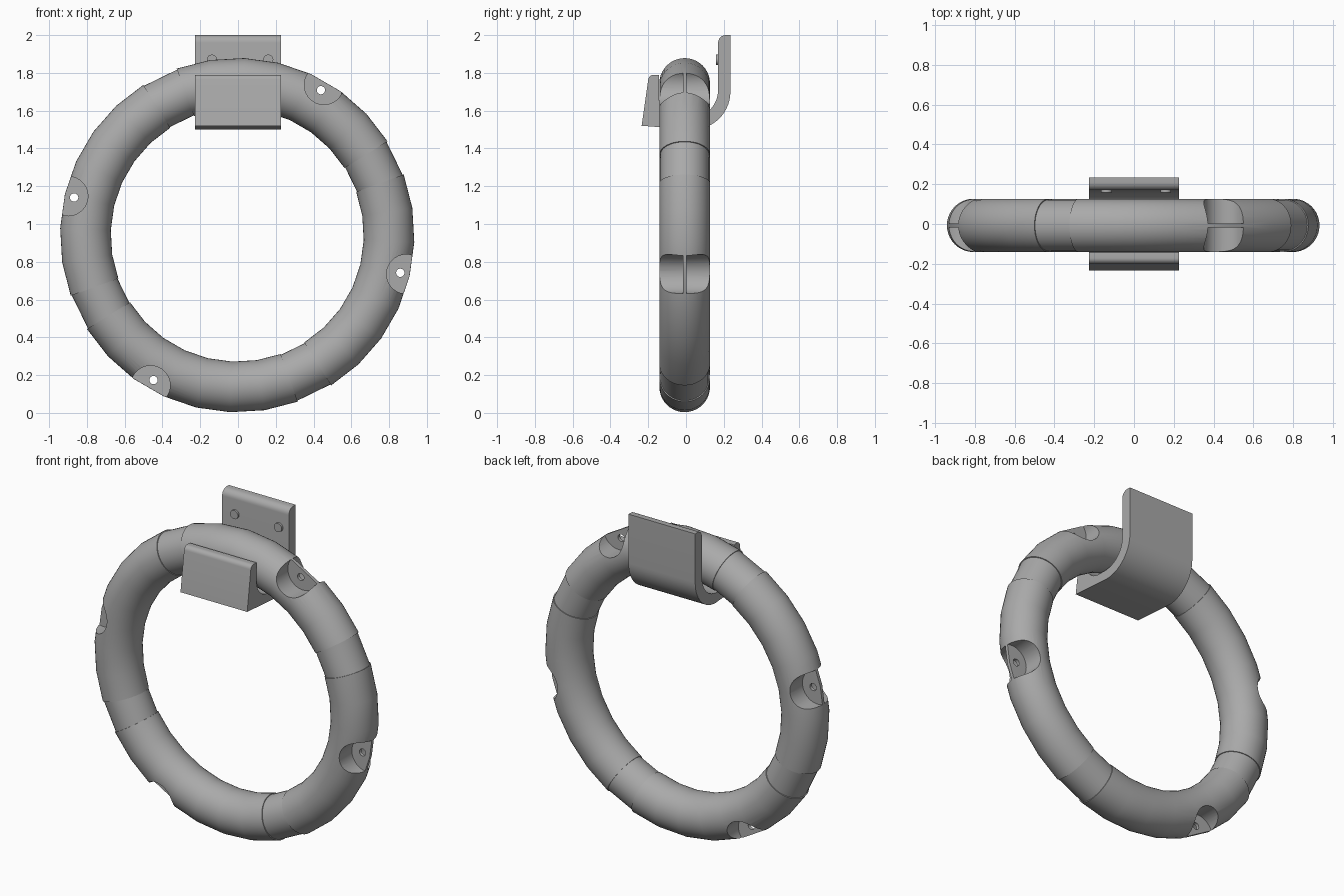
import bpy
import bmesh
from math import sin, cos, pi, radians
from mathutils import Matrix, Vector

cube = bpy.data.objects.get("Cube")
if cube:
    bpy.data.objects.remove(cube)

CENTRE = Vector((-0.004, -0.007, 0.941))
MAJOR = 0.804
TUBE = 0.134

grey = bpy.data.materials.new("plain grey")
grey.use_nodes = True
grey.diffuse_color = (0.4, 0.4, 0.4, 1)
grey.node_tree.nodes["Principled BSDF"].inputs["Base Color"].default_value = (0.4, 0.4, 0.4, 1)


def make_object(name, bm):
    bmesh.ops.recalc_face_normals(bm, faces=bm.faces[:])
    mesh = bpy.data.meshes.new(name)
    bm.to_mesh(mesh)
    bm.free()
    mesh.materials.append(grey)
    obj = bpy.data.objects.new(name, mesh)
    bpy.context.collection.objects.link(obj)
    return obj


def select(obj):
    bpy.ops.object.select_all(action='DESELECT')
    obj.select_set(True)
    bpy.context.view_layer.objects.active = obj


def smooth(obj):
    select(obj)
    bpy.ops.object.shade_smooth_by_angle(angle=radians(30))


def ring_point(angle, radius, y=0.0):
    a = radians(angle)
    return CENTRE + Vector((radius * cos(a), y, radius * sin(a)))


def tube_arc(name, start, end, steps, radius, sides=40):
    """Capped piece of the ring between two angles."""
    bm = bmesh.new()
    loops = []
    for i in range(steps + 1):
        angle = start + (end - start) * i / steps
        loop = []
        for j in range(sides):
            t = 2 * pi * j / sides
            loop.append(bm.verts.new(ring_point(angle, MAJOR + radius * cos(t), radius * sin(t))))
        loops.append(loop)
    for a, b in zip(loops, loops[1:]):
        for j in range(sides):
            k = (j + 1) % sides
            bm.faces.new((a[j], a[k], b[k], b[j]))
    bm.faces.new(loops[0])
    bm.faces.new(loops[-1])
    return make_object(name, bm)


def cylinder_y(name, centre, radius, depth, sides):
    bm = bmesh.new()
    bmesh.ops.create_cone(bm, cap_ends=True, segments=sides, radius1=radius, radius2=radius,
                          depth=depth,
                          matrix=Matrix.Translation(centre) @ Matrix.Rotation(pi / 2, 4, 'X'))
    return make_object(name, bm)


def cut(obj, cutter):
    cutter.hide_render = True
    mod = obj.modifiers.new("cut", 'BOOLEAN')
    mod.operation = 'DIFFERENCE'
    mod.solver = 'EXACT'
    mod.object = cutter
    select(obj)
    bpy.ops.object.modifier_apply(modifier=mod.name)
    bpy.data.objects.remove(cutter)


# Four ring segments, each with a pocket split by a drilled web
for n, notch in enumerate((60, 167, 240, 347)):
    start = 32 + 90 * n
    segment = tube_arc(f"ring_segment_{n + 1}", start, start + 78, 7, TUBE)
    for side in (-1, 1):
        cut(segment, cylinder_y("pocket_cutter", ring_point(notch, 0.918, side * 0.11), 0.104, 0.2, 40))
    cut(segment, cylinder_y("hole_cutter", ring_point(notch, 0.886), 0.022, 0.5, 20))
    smooth(segment)
    # Slimmer sleeve joining this segment to its neighbour
    smooth(tube_arc(f"joint_sleeve_{n + 1}", start - 12.5, start + 0.5, 1, TUBE - 0.005))


def arc(cy, cz, radius, start, end, steps):
    return [(cy + radius * cos(radians(start + (end - start) * i / steps)),
             cz + radius * sin(radians(start + (end - start) * i / steps))) for i in range(steps + 1)]


# Hook bracket: side profile (y, z) extruded across x
profile = [(-0.235, 1.52), (-0.2, 1.765)]
profile += arc(-0.172, 1.762, 0.028, 160, 90, 5)
profile += [(-0.143, 1.788), (-0.143, 1.7)]
profile += arc(-0.033, 1.67, 0.11, 180, 270, 10)
profile += arc(0.02, 1.71, 0.15, 270, 360, 12)
profile += arc(0.21, 1.96, 0.04, 180, 90, 6)
profile += [(0.235, 2.0)]
profile += arc(0.035, 1.7, 0.2, 0, -90, 14)
bm = bmesh.new()
face = bm.faces.new([bm.verts.new((-0.227, y, z)) for y, z in profile])
extruded = bmesh.ops.extrude_face_region(bm, geom=[face])
bmesh.ops.translate(bm, vec=(0.454, 0, 0),
                    verts=[v for v in extruded["geom"] if isinstance(v, bmesh.types.BMVert)])
smooth(make_object("hook_bracket", bm))

# Bolt heads on the inner face of the back plate
for name, x in (("right_bolt", -0.138), ("left_bolt", 0.16)):
    smooth(cylinder_y(name, Vector((x, 0.169, 1.87)), 0.027, 0.022, 20))
